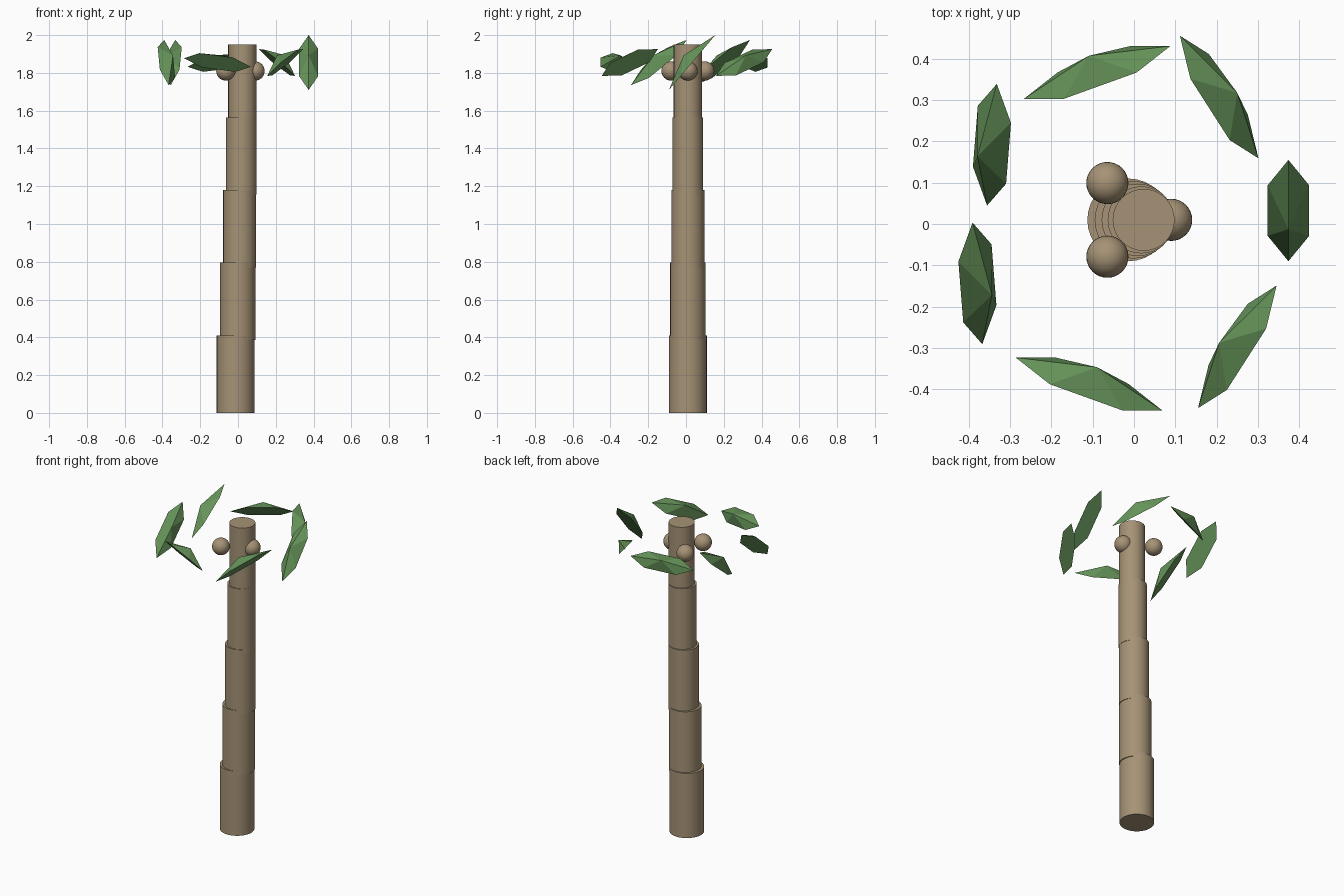
import bpy
import math
from mathutils import Matrix, Vector

if "Cube" in bpy.data.objects:
    bpy.data.objects.remove(bpy.data.objects["Cube"])

CX, CY = -0.013, 0.01


def material(name, color):
    m = bpy.data.materials.new(name)
    m.diffuse_color = (*color, 1)
    m.use_nodes = True
    m.node_tree.nodes["Principled BSDF"].inputs["Base Color"].default_value = m.diffuse_color
    return m


bark = material("bark", (0.38, 0.29, 0.18))
green = material("leaf_green", (0.13, 0.29, 0.10))


def finish(name, mat, smooth=False):
    ob = bpy.context.object
    ob.name = name
    ob.data.materials.append(mat)
    if smooth:
        bpy.ops.object.shade_smooth_by_angle(angle=math.radians(40))
    return ob


# Trunk: overlapping, narrowing cylinders that lean along a gentle sine
for i in range(5):
    x = CX + 0.039 * math.sin(0.3 * i)
    bpy.ops.mesh.primitive_cylinder_add(
        vertices=32, radius=0.1 - 0.00625 * i, depth=0.41,
        location=(x, CY, 0.205 + 0.385 * i))
    finish(f"trunk_segment_{i + 1}", bark, True)

# Nuts: three small spheres around the top of the trunk
for i in range(3):
    a = i * math.tau / 3
    bpy.ops.mesh.primitive_uv_sphere_add(
        segments=32, ring_count=16, radius=0.051,
        location=(CX + 0.103 * math.cos(a), CY + 0.103 * math.sin(a), 1.81))
    finish(f"nut_{i + 1}", bark, True)

# Leaves: flattened six-sided cones in a ring, each one turned and rolled
LENGTH, WIDTH, HEIGHT = 0.19, 0.058, 0.059
for i in range(7):
    a = i * math.tau / 7
    roll = math.atan2(1.43 * math.sin(a), math.cos(a))
    bpy.ops.mesh.primitive_cone_add(vertices=6, radius1=1, radius2=0, depth=1)
    leaf = finish(f"leaf_{i + 1}", green)
    # put a hexagon corner on the long (y) axis whatever the primitive's start angle
    corner = next(v.co for v in leaf.data.vertices if v.co.z < 0)
    align = Matrix.Rotation(math.pi / 2 - math.atan2(corner.y, corner.x), 4, 'Z')
    shape = Matrix.Diagonal((WIDTH, LENGTH, HEIGHT, 1))
    turn = (Matrix.Rotation(2 * a, 4, 'Z')
            @ Matrix.Rotation(math.radians(49.8), 4, 'X')
            @ Matrix.Rotation(-roll, 4, 'Z'))
    place = Matrix.Translation(Vector((CX + 0.387 * math.cos(a),
                                       CY + 0.387 * math.sin(a), 1.874)))
    leaf.data.transform(turn @ shape @ align)
    leaf.matrix_world = place
